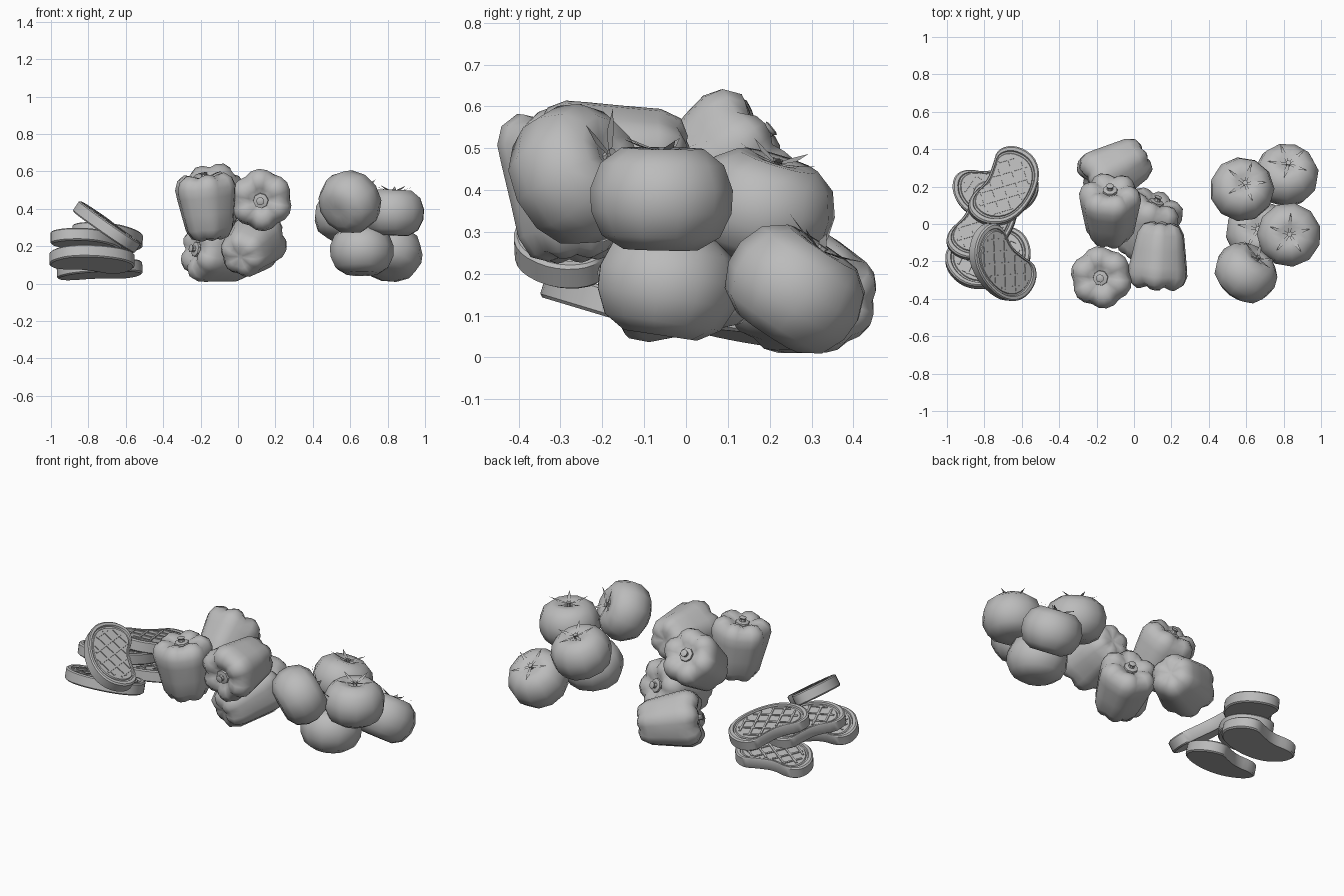
import bpy, bmesh, math
from mathutils import Vector, Matrix

cube = bpy.data.objects.get("Cube")
if cube:
    bpy.data.objects.remove(cube, do_unlink=True)

grey = bpy.data.materials.new("plain grey")
grey.use_nodes = True
grey.diffuse_color = (0.5, 0.5, 0.5, 1)
grey.node_tree.nodes["Principled BSDF"].inputs["Base Color"].default_value = (0.5, 0.5, 0.5, 1)


def place(name, bm, matrix, angle):
    bmesh.ops.recalc_face_normals(bm, faces=bm.faces)
    mesh = bpy.data.meshes.new(name)
    bm.to_mesh(mesh)
    bm.free()
    mesh.materials.append(grey)
    ob = bpy.data.objects.new(name, mesh)
    bpy.context.collection.objects.link(ob)
    ob.matrix_world = matrix
    bpy.ops.object.select_all(action='DESELECT')
    ob.select_set(True)
    bpy.context.view_layer.objects.active = ob
    bpy.ops.object.shade_smooth_by_angle(angle=math.radians(angle))


def aim(center, direction, turn=0):
    up = Vector((0, 0, 1))
    rot = up.rotation_difference(Vector(direction).normalized())
    return Matrix.Translation(center) @ rot.to_matrix().to_4x4() @ Matrix.Rotation(math.radians(turn), 4, 'Z')


def lathe(bm, profile, sides, lobes=0):
    """Rings of (radius, height, groove depth), closed by a cap at each end."""
    rings = []
    for r, z, groove in profile:
        ring = []
        for i in range(sides):
            a = math.tau * i / sides
            dip = groove * (1 - abs(math.sin(lobes * a / 2))) if lobes else 0
            ring.append(bm.verts.new((r * (1 - dip) * math.cos(a), r * (1 - dip) * math.sin(a),
                                      z * (1 - 0.5 * dip))))
        rings.append(ring)
    for low, high in zip(rings, rings[1:]):
        for i in range(sides):
            j = (i + 1) % sides
            bm.faces.new((low[i], low[j], high[j], high[i]))
    bm.faces.new(rings[0][::-1])
    bm.faces.new(rings[-1])


# Tomatoes: squat body, small stem and five thin curled leaves
tomato_profile = [(.03, -.12, 0), (.09, -.12, 0), (.143, -.088, 0), (.17, -.03, 0), (.172, .025, 0),
                  (.149, .085, 0), (.1, .122, 0), (.05, .12, 0), (.015, .1, 0)]


def tomato(name, center, axis, turn):
    m = aim(center, axis, turn)
    bm = bmesh.new()
    lathe(bm, tomato_profile, 11)
    place(name, bm, m, 60)
    bm = bmesh.new()
    lathe(bm, [(.012, .1, 0), (.012, .12, 0), (.015, .125, 0)], 6)
    for i in range(5):
        turn_leaf = Matrix.Rotation(math.tau * i / 5, 3, 'Z')
        points = [(.008, -.006, .115), (.008, .006, .115), (.06, .011, .126), (.06, -.011, .126), (.115, 0, .145)]
        v = [bm.verts.new(turn_leaf @ Vector(p)) for p in points]
        bm.faces.new(v[:4])
        bm.faces.new((v[3], v[2], v[4]))
    place(name + "_leaves", bm, m, 30)


for n, (center, axis, turn) in enumerate([
        ((.577, .185, .355), (.15, .3, 1), 0),
        ((.815, .26, .161), (.1, .66, 1), 40),
        ((.828, -.058, .378), (.03, .02, 1), 15),
        ((.597, -.262, .435), (.6, .75, .45), 70),
        ((.662, -.045, .172), (0, .15, 1), 25)]):
    tomato(f"tomato_{n + 1}", center, axis, turn)

# Bell peppers: lobed body that narrows away from a stubby stem
pepper_profile = [(.015, -.17, 0), (.06, -.185, .1), (.103, -.172, .1), (.13, -.125, .08), (.144, -.04, .06),
                  (.16, .05, .07), (.168, .1, .1), (.155, .145, .15), (.115, .173, .2), (.07, .163, .2),
                  (.035, .14, .05)]


def pepper(name, center, axis, turn):
    m = aim(center, axis, turn)
    bm = bmesh.new()
    lathe(bm, pepper_profile, 24, 6)
    place(name, bm, m, 60)
    bm = bmesh.new()
    lathe(bm, [(.042, .138, 0), (.04, .152, 0), (.018, .156, 0), (.016, .17, 0), (.022, .178, 0), (.015, .181, 0)], 8)
    place(name + "_stem", bm, m, 40)


for n, (center, axis, turn) in enumerate([
        ((-.1, .285, .16), (-.8, -.45, .15), 0),
        ((-.128, .065, .437), (0, .78, .62), 20),
        ((-.165, -.28, .415), (-.1, -.06, 1), 10),
        ((.133, -.175, .455), (-.08, -1, -.08), 0),
        ((.07, -.012, .2), (.33, .85, .33), 30)]):
    pepper(f"pepper_{n + 1}", center, axis, turn)

# Steaks: kidney slab with a raised rim and a grid of grill marks
kidney = [(.16, .125), (.225, .05), (.22, -.07), (.13, -.15), (-.03, -.165), (-.17, -.115), (-.235, 0),
          (-.215, .105), (-.14, .135), (-.03, .092), (.07, .105)]
for step in range(2):
    pairs = list(zip(kidney, kidney[1:] + kidney[:1]))
    kidney = [(a[0] * (1 - t) + b[0] * t, a[1] * (1 - t) + b[1] * t) for a, b in pairs for t in (.25, .75)]


def inside(x, y, scale):
    hit = False
    for (ax, ay), (bx, by) in zip(kidney, kidney[1:] + kidney[:1]):
        ax, ay, bx, by = (c * scale for c in (ax, ay, bx, by))
        if (ay > y) != (by > y) and x < ax + (y - ay) * (bx - ax) / (by - ay):
            hit = not hit
    return hit


def grill_marks(bm, z):
    for slope in (45, -45):
        along = Vector((math.cos(math.radians(slope)), math.sin(math.radians(slope)), 0))
        side = Vector((-along.y, along.x, 0))
        for k in range(-4, 5):
            offset = side * k * .065
            ts = [t * .01 for t in range(-30, 31)
                  if inside(*(offset + along * t * .01).xy, .76)]
            if len(ts) < 4:
                continue
            m = Matrix.Translation(offset + along * (ts[0] + ts[-1]) / 2 + Vector((0, 0, z)))
            m = m @ Matrix.Rotation(math.radians(slope), 4, 'Z') @ Matrix.Diagonal((ts[-1] - ts[0], .011, .01, 1))
            bmesh.ops.create_cube(bm, size=1, matrix=m)


def steak(name, center, normal, turn):
    m = aim(center, normal, turn)
    bm = bmesh.new()
    layers = [(.97, -.034), (1.01, -.027), (1.01, .027), (.97, .034), (.89, .034), (.87, .024), (.83, .024), (.81, .03)]
    rings = [[bm.verts.new((x * s, y * s, z)) for x, y in kidney] for s, z in layers]
    count = len(kidney)
    for low, high in zip(rings, rings[1:]):
        for i in range(count):
            j = (i + 1) % count
            bm.faces.new((low[i], low[j], high[j], high[i]))
    bm.faces.new(rings[0])
    bm.faces.new(rings[-1])
    place(name, bm, m, 30)
    bm = bmesh.new()
    grill_marks(bm, .03)
    place(name + "_grill_marks", bm, m, 30)


for n, (center, normal, turn) in enumerate([
        ((-.695, .2, .25), (.05, .22, 1), 62),
        ((-.705, -.21, .305), (.56, -.04, .83), -42),
        ((-.81, .015, .222), (0, .22, 1), 62),
        ((-.735, .19, .075), (-.06, .15, 1), 12),
        ((-.775, -.18, .13), (0, .3, 1), 20)]):
    steak(f"steak_{n + 1}", center, normal, turn)
